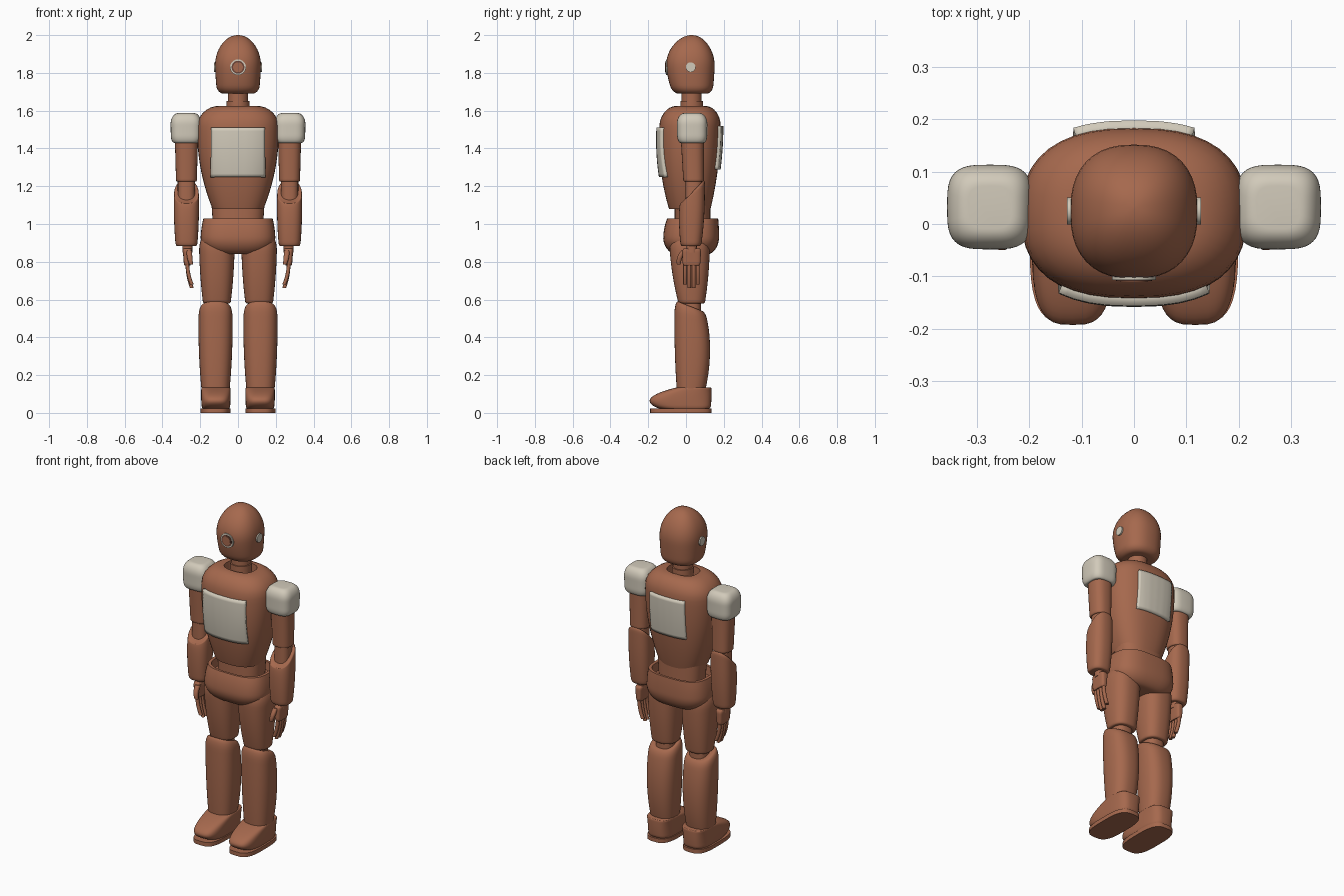
import bpy
import bmesh
from math import cos, sin, pi, sqrt, radians, copysign
from mathutils import Matrix

default = bpy.data.objects.get("Cube")
if default:
    bpy.data.objects.remove(default, do_unlink=True)


def material(name, colour):
    mat = bpy.data.materials.new(name)
    mat.use_nodes = True
    mat.diffuse_color = (*colour, 1)
    mat.node_tree.nodes["Principled BSDF"].inputs["Base Color"].default_value = (*colour, 1)
    return mat


BROWN = material("terracotta brown", (.38, .14, .075))
DARK = material("dark brown", (.15, .06, .04))
CREAM = material("warm cream", (.64, .59, .49))


def finish(name, bm, mat, sharp=40):
    """Turn a bmesh into a smooth object that keeps its sharp edges."""
    bmesh.ops.recalc_face_normals(bm, faces=bm.faces)
    mesh = bpy.data.meshes.new(name)
    bm.to_mesh(mesh)
    bm.free()
    mesh.materials.append(mat)
    mesh.polygons.foreach_set("use_smooth", [True] * len(mesh.polygons))
    mesh.set_sharp_from_angle(angle=radians(sharp))
    obj = bpy.data.objects.new(name, mesh)
    bpy.context.collection.objects.link(obj)
    return obj


def section(height, width, front, back):
    """Key cross-section: height, half width, middle and half depth."""
    return height, width, (front + back) / 2, (back - front) / 2


def round_section(height, radius, y):
    return height, radius, y, radius


def blend(keys, z, column):
    """Smooth polynomial through the key cross-sections."""
    total = 0
    for key in keys:
        weight = 1
        for other in keys:
            if other is not key:
                weight *= (z - other[0]) / (key[0] - other[0])
        total += weight * key[column]
    return total


def rounding(distance, height, depth):
    """Scale of a section near an end that is rounded like an ellipse."""
    if not depth or distance >= height:
        return 1
    t = 1 - max(distance, 0) / height
    return 1 - depth * (1 - sqrt(1 - t * t))


def body(name, keys, mat=BROWN, x=0, low=(0, 0), high=(0, 0), power=2.5,
         lean=0, bend=0, hollow=0, sides=40, steps=24):
    """Loft superellipses; ends may be rounded, the top tilted or hollowed."""
    bm = bmesh.new()
    bottom, top = keys[0][0], keys[-1][0]
    levels = []
    for k in range(steps + 1):
        t = (1 - cos(pi * k / steps)) / 2
        z = bottom + (top - bottom) * t
        scale = rounding(z - bottom, *low) * rounding(top - z, *high)
        levels.append((z, t, z, scale))
    if hollow:
        levels.append((top, 1, top, scale * .9))
        levels.append((top, 1, top - hollow, scale * .87))
    loops = []
    for source, t, z, scale in levels:
        width, cy, depth = (blend(keys, source, column) for column in (1, 2, 3))
        shift = copysign(bend, x) * t * t if bend > 0 else 0
        loop = []
        for i in range(sides):
            a = 2 * pi * i / sides
            u = copysign(abs(cos(a)) ** (2 / power), cos(a))
            v = copysign(abs(sin(a)) ** (2 / power), sin(a))
            loop.append(bm.verts.new((x - shift + scale * width * u,
                                      cy + scale * depth * v,
                                      z + lean * v * t ** 4)))
        loops.append(loop)
    for lower, upper in zip(loops, loops[1:]):
        for i in range(sides):
            j = (i + 1) % sides
            bm.faces.new((lower[i], lower[j], upper[j], upper[i]))
    bm.faces.new(loops[0])
    bm.faces.new(loops[-1])
    return finish(name, bm, mat)


def disc(name, centre, radius, depth, axis, mat):
    bm = bmesh.new()
    place = Matrix.Translation(centre) @ Matrix.Rotation(radians(90), 4, axis)
    bmesh.ops.create_cone(bm, cap_ends=True, segments=32, radius1=radius,
                          radius2=radius, depth=depth, matrix=place)
    return finish(name, bm, mat)


def panel(name, target, half_width, low, high, y):
    """Curved plate wrapped onto the torso."""
    bm = bmesh.new()
    place = (Matrix.Translation((0, y, (low + high) / 2))
             @ Matrix.Rotation(radians(90), 4, "X")
             @ Matrix.Diagonal((half_width, (high - low) / 2, 1, 1)))
    bmesh.ops.create_grid(bm, x_segments=20, y_segments=14, size=1, matrix=place)
    obj = finish(name, bm, CREAM)
    wrap = obj.modifiers.new("wrap", "SHRINKWRAP")
    wrap.target = target
    wrap.wrap_method = "PROJECT"
    wrap.use_project_y = True
    wrap.use_positive_direction = y < 0
    wrap.use_negative_direction = y > 0
    solid = obj.modifiers.new("thickness", "SOLIDIFY")
    solid.thickness = .03
    solid.offset = 0


# Head, neck and their fittings
body("head", [section(height=1.69, width=.11, front=-.07, back=.14),
              section(height=1.8, width=.12, front=-.1, back=.15),
              section(height=2, width=.12, front=-.09, back=.15)],
     low=(.04, .3), high=(.17, .98), power=2.4)
body("neck", [round_section(height=1.56, radius=.053, y=.03),
              round_section(height=1.72, radius=.053, y=.03)], power=2)
body("neck_collar", [round_section(height=1.56, radius=.06, y=.03),
                     round_section(height=1.65, radius=.06, y=.03)], power=2)
disc("eye_rim", (0, -.09, 1.83), .042, .034, "X", CREAM)
disc("eye_socket", (0, -.092, 1.83), .034, .034, "X", DARK)
disc("eye_lens", (0, -.094, 1.83), .026, .034, "X", BROWN)

# Torso with a recessed neck opening, plates and waist
torso = body("torso", [section(height=1.08, width=.135, front=-.09, back=.13),
                       section(height=1.35, width=.207, front=-.14, back=.175),
                       section(height=1.625, width=.205, front=-.13, back=.18)],
             high=(.1, .5), hollow=.05)
panel("chest_plate", torso, half_width=.138, low=1.25, high=1.51, y=-.4)
panel("back_plate", torso, half_width=.112, low=1.29, high=1.52, y=.4)
body("waist", [section(height=.95, width=.13, front=-.06, back=.13),
               section(height=1.1, width=.14, front=-.06, back=.13)])

# Pelvis, hollow at the top around the waist
body("pelvis", [section(height=.84, width=.19, front=-.11, back=.17),
                section(height=.94, width=.197, front=-.12, back=.175),
                section(height=1.03, width=.183, front=-.1, back=.17)],
     low=(.09, .4), power=2.9, hollow=.05)

for side, word in ((-1, "right"), (1, "left")):
    disc(word + "_ear", (side * .117, .025, 1.83), .026, .022, "Y", CREAM)

    # Arm
    arm = side * .273
    body(word + "_shoulder_cap",
         [section(height=1.43, width=.08, front=-.046, back=.112),
          section(height=1.587, width=.083, front=-.05, back=.114)],
         CREAM, side * .275, low=(.04, .2), high=(.06, .5), power=3.4)
    body(word + "_upper_arm",
         [section(height=1.225, width=.055, front=-.014, back=.095),
          section(height=1.44, width=.061, front=-.027, back=.095)],
         x=arm, low=(.01, .1))
    body(word + "_elbow", [round_section(height=1.1, radius=.046, y=.04),
                           round_section(height=1.24, radius=.046, y=.04)], x=arm)
    body(word + "_forearm",
         [section(height=.883, width=.057, front=-.028, back=.08),
          section(height=1.05, width=.066, front=-.037, back=.097),
          section(height=1.17, width=.065, front=-.03, back=.1)],
         x=arm, low=(.02, .15), high=(.01, .1), lean=.06)

    # Hand
    palm = side * .268
    body(word + "_wrist", [round_section(height=.85, radius=.027, y=.03),
                           round_section(height=.9, radius=.027, y=.03)], x=palm)
    body(word + "_palm",
         [section(height=.78, width=.018, front=-.018, back=.076),
          section(height=.87, width=.025, front=-.02, back=.08)],
         x=palm, low=(.02, .2), high=(.02, .2), power=3.5)
    for i, length in enumerate((.11, .13, .13, .11)):
        y = -.005 + i * .0225
        body(f"{word}_finger_{i + 1}",
             [round_section(height=.79, radius=.01, y=y),
              round_section(height=.79 - length, radius=.01, y=y)],
             x=palm, bend=.024, sides=12, steps=8)
    body(word + "_thumb", [round_section(height=.86, radius=.014, y=-.01),
                           round_section(height=.82, radius=.014, y=-.034),
                           round_section(height=.785, radius=.01, y=-.038)],
         x=side * .258, bend=.01, sides=14, steps=8)

    # Leg
    leg, shin = side * .112, side * .119
    body(word + "_thigh",
         [section(height=.58, width=.073, front=-.04, back=.1),
          section(height=.75, width=.089, front=-.074, back=.12),
          section(height=.95, width=.094, front=-.09, back=.125)],
         x=leg, low=(.01, .1), high=(.09, .5))
    body(word + "_knee", [round_section(height=.48, radius=.055, y=.025),
                          round_section(height=.6, radius=.055, y=.025)], x=leg)
    body(word + "_shin",
         [section(height=.11, width=.073, front=-.048, back=.1),
          section(height=.36, width=.089, front=-.06, back=.127),
          section(height=.565, width=.088, front=-.06, back=.1)],
         x=shin, high=(.05, .2), lean=-.025)

    # Foot on a thin sole
    body(word + "_foot",
         [section(height=.02, width=.074, front=-.14, back=.13),
          section(height=.08, width=.078, front=-.185, back=.135),
          section(height=.135, width=.077, front=-.05, back=.135)],
         x=side * .117, low=(.02, .1), high=(.01, .05), power=3.2)
    body(word + "_sole", [section(height=0, width=.08, front=-.19, back=.135),
                          section(height=.024, width=.08, front=-.19, back=.135)],
         x=shin, power=3.2, steps=1)
